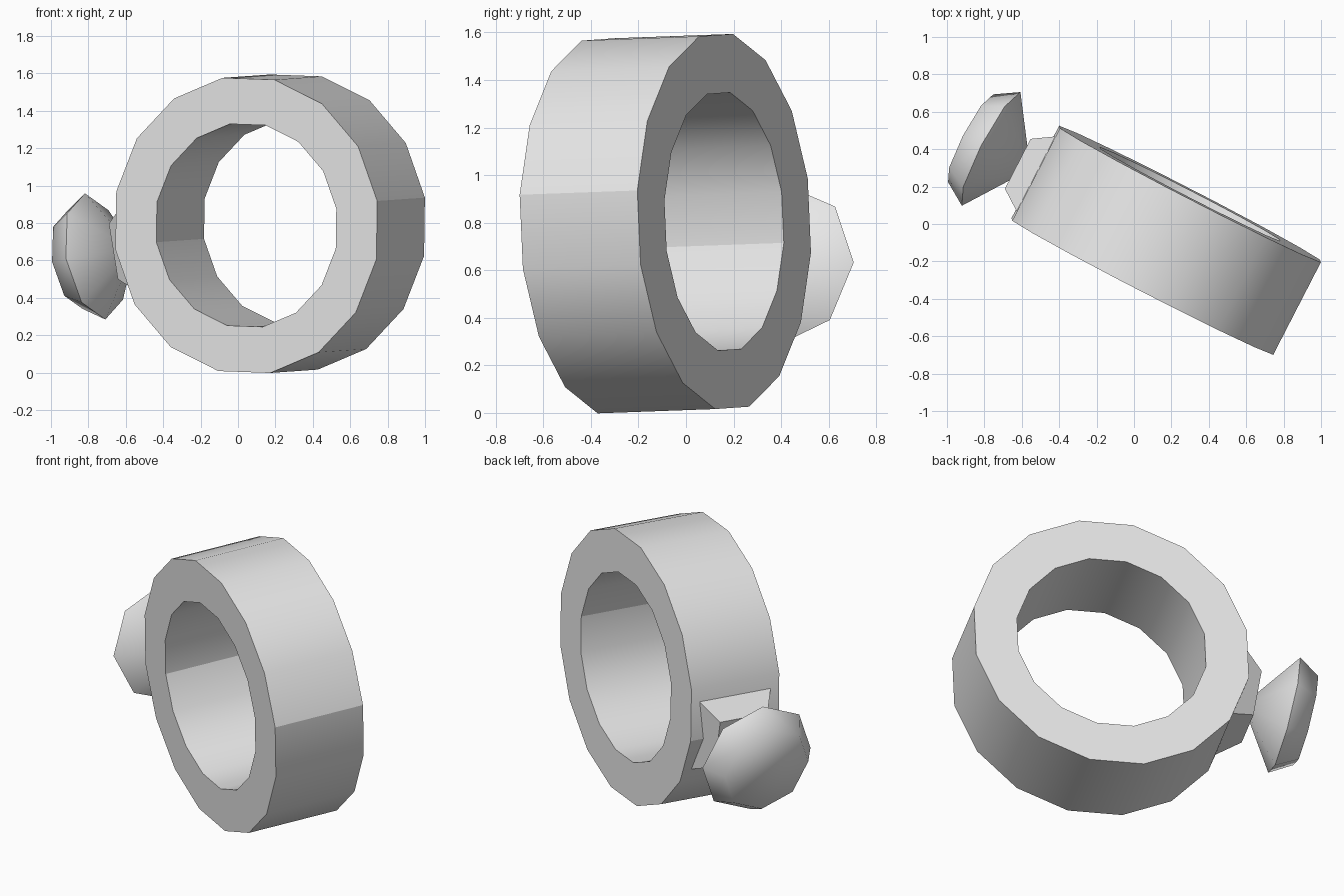
import bpy, bmesh, math
from mathutils import Vector, Matrix

if "Cube" in bpy.data.objects:
    bpy.data.objects.remove(bpy.data.objects["Cube"])

# Local frame of the tilted ring: X points out to the gem, Y runs along the finger hole
hole_axis = Vector((0.255, 0.495, 0.018)).normalized()
side = Vector((hole_axis.y, -hole_axis.x, 0)).normalized()
up = side.cross(hole_axis).normalized()
turn = math.radians(9.4)
out = -(side * math.cos(turn) + up * math.sin(turn))
frame = Matrix((out, hole_axis, out.cross(hole_axis))).transposed().to_4x4()
frame.translation = (0.172, -0.087, 0.796)

metal = bpy.data.materials.new("grey")
metal.diffuse_color = (0.8, 0.8, 0.8, 1)
metal.use_nodes = True
metal.node_tree.nodes["Principled BSDF"].inputs["Base Color"].default_value = metal.diffuse_color


def finish(name, bm, is_sharp, smooth=True):
    """Shade, colour and place one part."""
    bmesh.ops.recalc_face_normals(bm, faces=bm.faces)
    for f in bm.faces:
        f.smooth = smooth
    for e in bm.edges:
        e.smooth = not is_sharp(e)
    mesh = bpy.data.meshes.new(name)
    bm.to_mesh(mesh)
    bm.free()
    mesh.materials.append(metal)
    ob = bpy.data.objects.new(name, mesh)
    ob.matrix_world = frame
    bpy.context.collection.objects.link(ob)


def loop(bm, n, point):
    return [bm.verts.new(point(2 * math.pi * k / n)) for k in range(n)]


def bridge(bm, a, b):
    for k in range(len(a)):
        j = (k + 1) % len(a)
        bm.faces.new((a[k], a[j], b[j], b[k]))


# Band: sixteen-sided hollow ring with two half-shell seams
bm = bmesh.new()
profile = [(0.80, -0.2785), (0.80, 0.2785), (0.55, 0.2785), (0.55, -0.2785)]
loops = [loop(bm, 16, lambda a, r=r, y=y: (r * math.cos(a), y, r * math.sin(a)))
         for r, y in profile]
for k in range(4):
    bridge(bm, loops[k], loops[(k + 1) % 4])


def band_sharp(e):
    a, b = (v.co for v in e.verts)
    return abs(a.y - b.y) < 1e-4 or abs(a.z) < 1e-4


finish("band", bm, band_sharp)

# Setting: square block narrowing towards the gem
bm = bmesh.new()
ends = []
for x, h in ((0.755, 0.225), (0.88, 0.15)):
    ends.append([bm.verts.new((x, sy * h, sz * h))
                 for sy, sz in ((-1, -1), (1, -1), (1, 1), (-1, 1))])
    bm.faces.new(ends[-1])
bridge(bm, *ends)
finish("setting", bm, lambda e: True, smooth=False)

# Gem: eight-sided, flat table, shallow crown and pointed underside
bm = bmesh.new()
table, girdle = [loop(bm, 8, lambda a, r=r, x=x: (x, r * math.cos(a), r * math.sin(a)))
                 for x, r in ((1.195, 0.264), (1.07, 0.342))]
bm.faces.new(table)
bridge(bm, table, girdle)
tip = bm.verts.new((0.83, 0, 0))
for k in range(8):
    bm.faces.new((girdle[k], girdle[(k + 1) % 8], tip))
finish("gem", bm, lambda e: all(abs(v.co.x - 1.07) < 1e-4 for v in e.verts))
